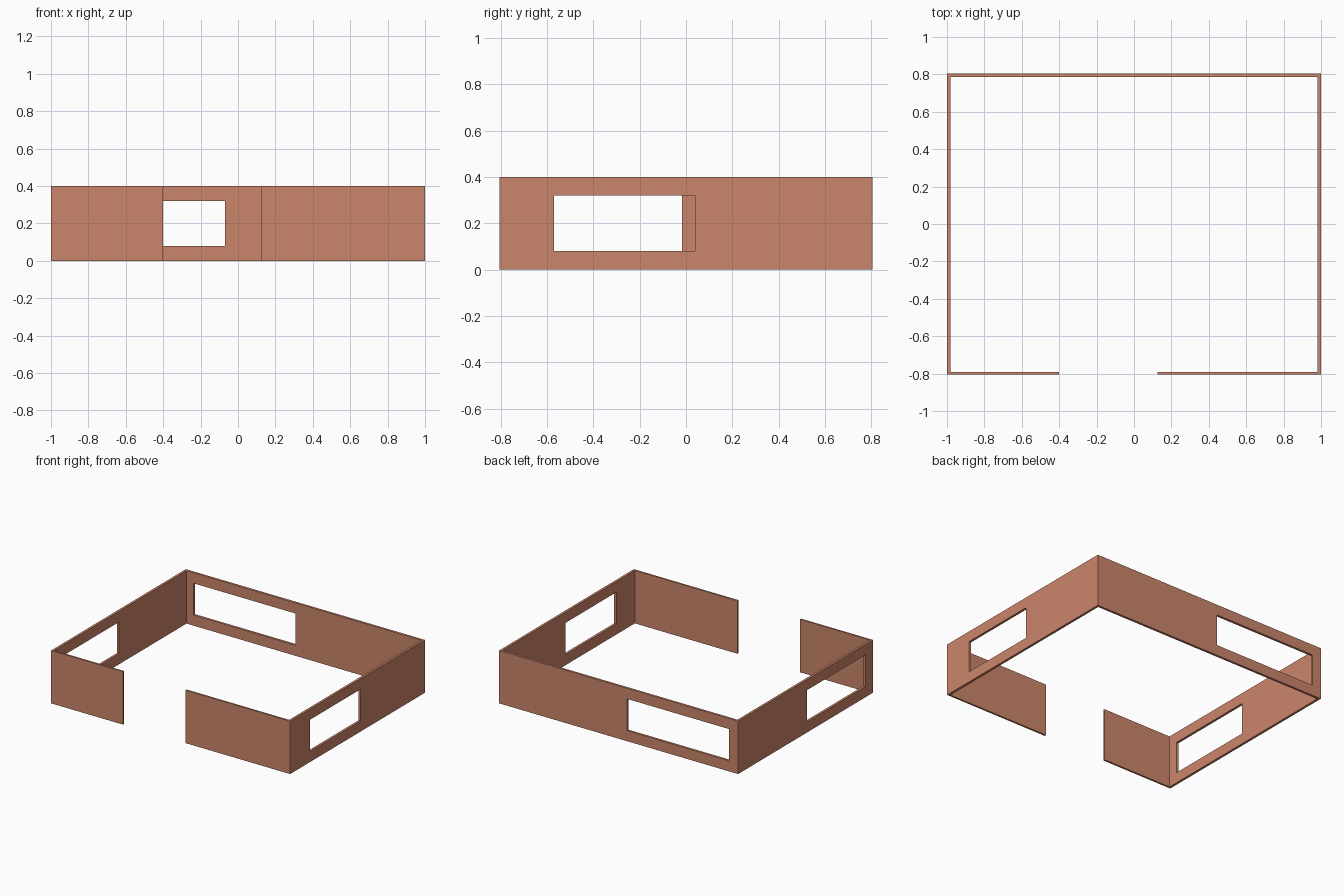
import bpy, bmesh

if "Cube" in bpy.data.objects:
    bpy.data.objects.remove(bpy.data.objects["Cube"])

X, Y, H, T = 1.0, 0.805, 0.40, 0.018   # half sizes, height, wall thickness
SILL, HEAD = 0.08, 0.32                # window bottom and top

mat = bpy.data.materials.new("terracotta")
mat.diffuse_color = (0.60, 0.235, 0.145, 1)
mat.use_nodes = True
mat.node_tree.nodes["Principled BSDF"].inputs["Base Color"].default_value = mat.diffuse_color


def wall(name, a, b, place, window=None):
    """Wall from a to b; place(u, z, d) maps length, height, depth to xyz."""
    us = [a, *window, b] if window else [a, b]
    zs = [0, SILL, HEAD, H] if window else [0, H]
    bm = bmesh.new()
    grid = [[bm.verts.new(place(u, z, 0)) for z in zs] for u in us]
    for i in range(len(us) - 1):
        for j in range(len(zs) - 1):
            if window and i == 1 and j == 1:
                continue               # window opening
            bm.faces.new((grid[i][j], grid[i + 1][j],
                          grid[i + 1][j + 1], grid[i][j + 1]))
    # thicken the sheet into a closed solid
    shell = bmesh.ops.duplicate(bm, geom=bm.verts[:] + bm.edges[:] + bm.faces[:])
    vmap = shell["vert_map"]
    rim = [e for e in bm.edges if e.is_boundary and e.verts[0] in vmap
           and any(e.verts[0] in col for col in grid)]
    back = [g for g in shell["geom"] if isinstance(g, bmesh.types.BMVert)]
    offset = [p - q for p, q in zip(place(0, 0, 1), place(0, 0, 0))]
    for e in rim:
        v, w = e.verts
        bm.faces.new((v, w, vmap[w], vmap[v]))
    for v in back:
        v.co.x += offset[0]
        v.co.y += offset[1]
    bmesh.ops.recalc_face_normals(bm, faces=bm.faces[:])
    me = bpy.data.meshes.new(name)
    bm.to_mesh(me)
    bm.free()
    me.materials.append(mat)
    bpy.context.collection.objects.link(bpy.data.objects.new(name, me))


def front(u, z, d): return (u, -Y + d * 0.014, z)
def rear(u, z, d): return (u, Y - d * T, z)
def left(u, z, d): return (-X + d * T, u, z)
def right(u, z, d): return (X - d * T, u, z)


# front wall in two pieces, with a full-height opening between
wall("front_wall_left", -X + T, -0.40, front)
wall("front_wall_right", 0.125, X - T, front)
# back wall and side walls with windows
wall("back_wall", -X + T, X - T, rear, (-0.925, -0.07))
wall("left_wall", -Y, Y, left, (-0.715, -0.017))
wall("right_wall", -Y, Y, right, (-0.57, 0.038))
